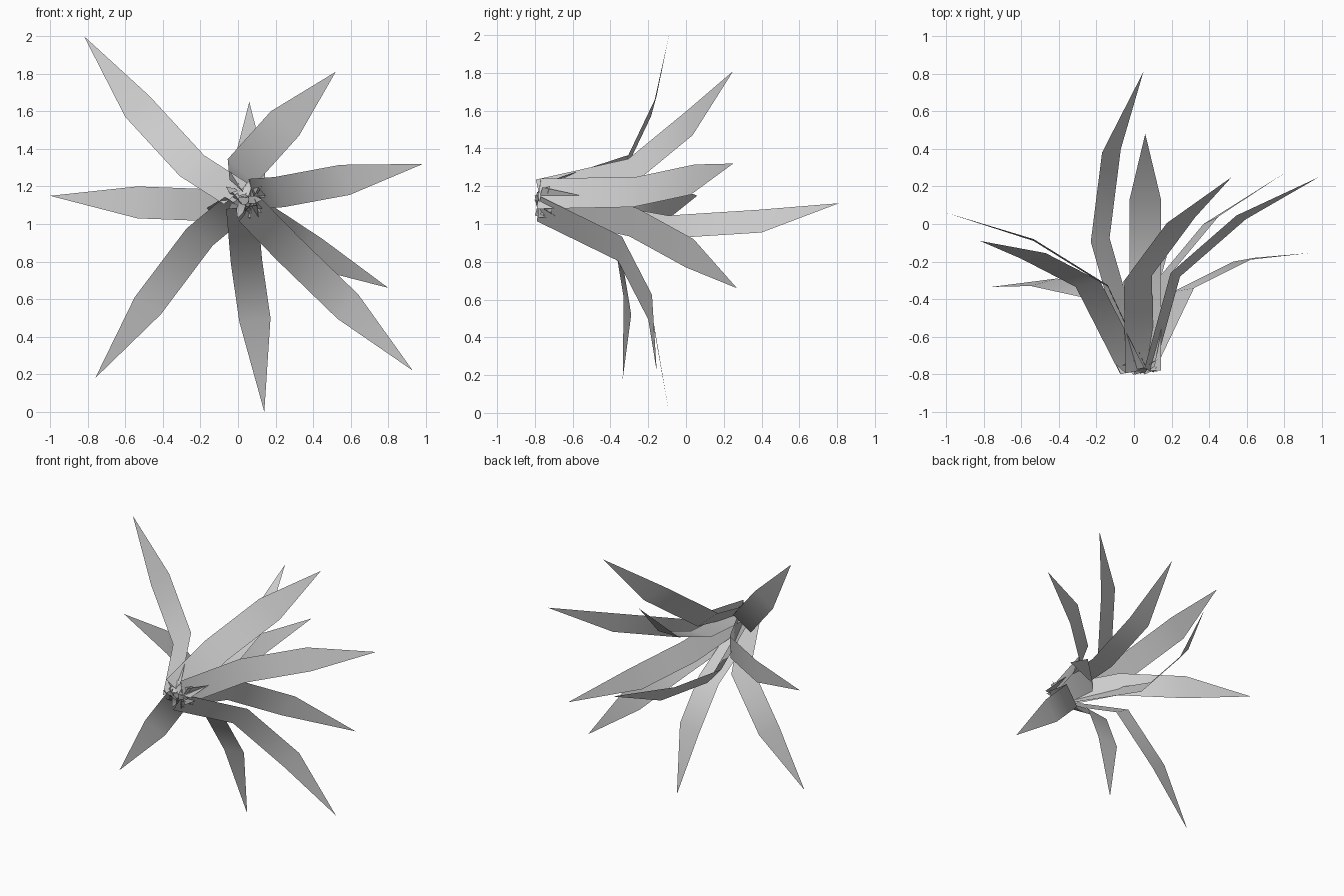
import bpy, random
from math import sin, cos, pi
from mathutils import Vector as V

random.seed(4)

def make_object(name, verts, faces):
    mesh = bpy.data.meshes.new(name)
    mesh.from_pydata([tuple(v) for v in verts], [], faces)
    mesh.polygons.foreach_set("use_smooth", [True] * len(faces))
    mesh.update()
    ob = bpy.data.objects.new(name, mesh)
    bpy.context.collection.objects.link(ob)
    return ob

def leaf(name, base, bend, shoulder, tip, half):
    """Flat strap leaf: three equal-width rows, then a point."""
    half = V(half)
    verts = []
    for c in (V((base[0], -0.78, base[1])), V(bend), V(shoulder)):
        verts += [c - half, c + half]
    verts.append(V(tip))
    return make_object(name, verts, [(0, 1, 3, 2), (2, 3, 5, 4), (4, 5, 6)])

# long leaves: base (x, z), bend, shoulder, tip, half-width vector
leaves = [
    ((-0.01, 1.16), (-0.245, -0.32, 1.31), (-0.535, -0.17, 1.625), (-0.82, -0.09, 2.0), (0.065, 0.015, 0.055)),
    ((0.03, 1.17), (0.02, -0.29, 1.28), (0.25, 0.02, 1.535), (0.52, 0.25, 1.81), (0.075, 0.015, -0.065)),
    ((0.08, 1.16), (0.22, -0.27, 1.17), (0.57, 0.035, 1.235), (0.985, 0.25, 1.32), (0.025, -0.01, -0.08)),
    ((0.07, 1.12), (0.16, -0.28, 1.01), (0.41, 0.02, 0.845), (0.80, 0.27, 0.66), (0.04, 0.02, 0.075)),
    ((0.06, 1.08), (0.265, -0.35, 0.87), (0.585, -0.19, 0.56), (0.93, -0.155, 0.22), (0.055, 0.01, 0.065)),
    ((0.02, 1.09), (0.045, -0.34, 0.80), (0.09, -0.175, 0.49), (0.14, -0.09, 0.0), (0.083, 0.0, 0.01)),
    ((0.0, 1.10), (-0.205, -0.37, 0.93), (-0.48, -0.31, 0.565), (-0.76, -0.335, 0.18), (0.07, 0.02, -0.045)),
    ((0.07, 1.12), (-0.14, -0.33, 1.10), (-0.535, -0.085, 1.115), (-1.0, 0.06, 1.15), (0.0, 0.005, 0.085)),
    ((0.06, 1.14), (0.06, -0.27, 1.17), (0.06, 0.125, 1.32), (0.06, 0.48, 1.65), (0.085, 0.0, 0.0)),
    ((0.02, 1.11), (-0.18, -0.085, 0.985), (-0.12, 0.39, 1.015), (0.05, 0.81, 1.11), (0.05, 0.01, -0.06)),
]
for i, data in enumerate(leaves):
    leaf(f"leaf_{i + 1}", *data)

# short ragged sprouts clustered at the root
for i in range(10):
    a = 2 * pi * i / 10
    out = V((cos(a), 0, sin(a)))
    side = V((-sin(a), random.uniform(-0.5, 0.5), cos(a))) * 0.02
    c = V((0.03, random.uniform(-0.8, -0.76), 1.13)) + out * 0.025
    tip = c + out * random.uniform(0.06, 0.1) + V((0, random.uniform(0, 0.08), 0))
    mid = (c + tip) / 2 + V((0, 0.01, 0))
    make_object(f"root_sprout_{i + 1}", [c - side, c + side, mid + side, mid - side, tip],
                [(0, 1, 2, 3), (3, 2, 4)])
